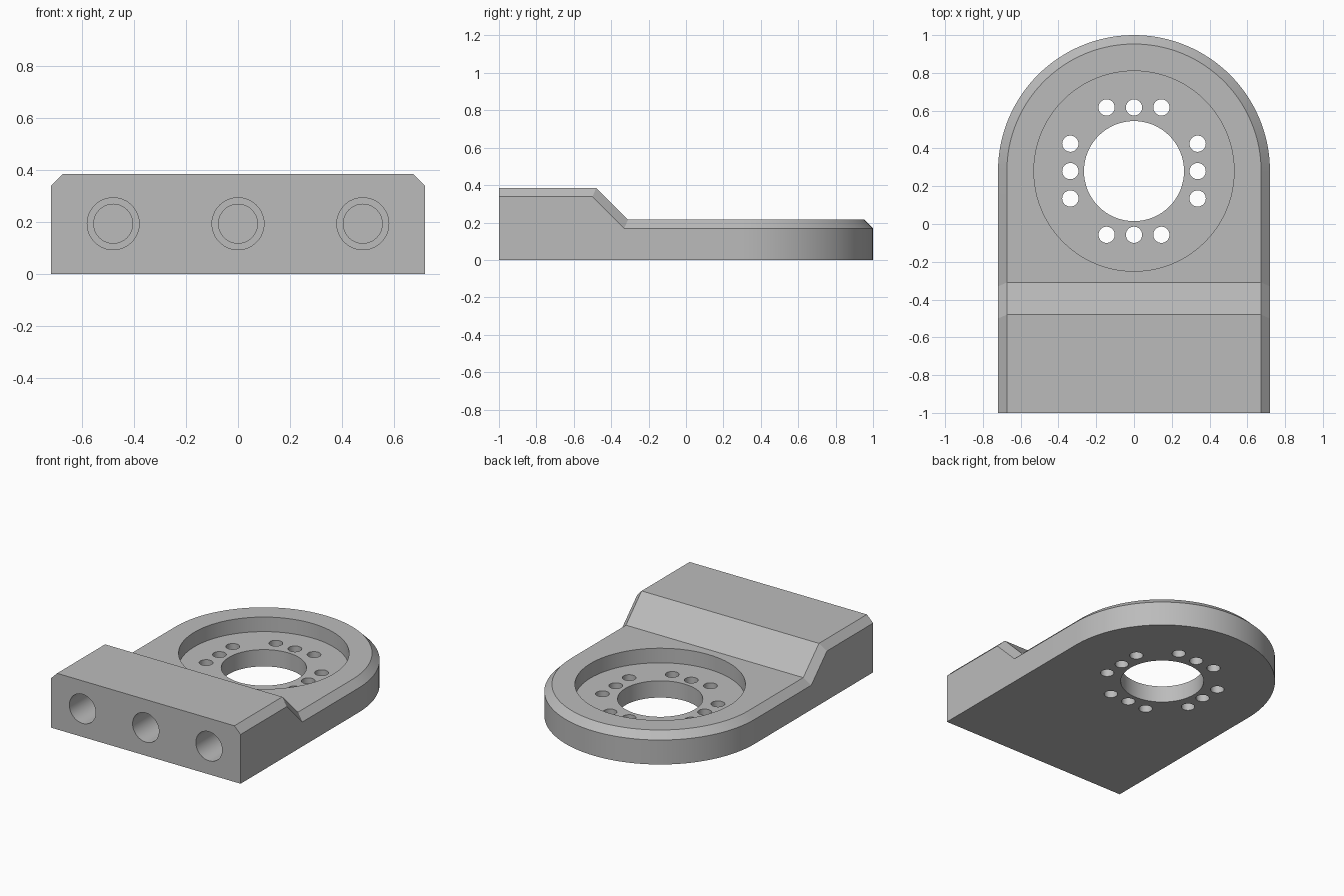
import bpy, bmesh, math
from mathutils import Matrix

cube = bpy.data.objects.get("Cube")
if cube:
    bpy.data.objects.remove(cube, do_unlink=True)

HALF, CY, CH = 0.72, 0.28, 0.047      # half width, ring centre, chamfer
LOW, HIGH = 0.215, 0.385              # plate and block heights
FLOOR = 0.115                         # recess floor
ARC = 64

grey = bpy.data.materials.new("plain grey")
grey.use_nodes = True
colour = (0.5, 0.5, 0.5, 1)
grey.diffuse_color = colour
grey.node_tree.nodes["Principled BSDF"].inputs["Base Color"].default_value = colour


def make_object(name, bm):
    bmesh.ops.recalc_face_normals(bm, faces=bm.faces)
    mesh = bpy.data.meshes.new(name)
    bm.to_mesh(mesh)
    bm.free()
    mesh.materials.append(grey)
    ob = bpy.data.objects.new(name, mesh)
    bpy.context.collection.objects.link(ob)
    return ob


def outline(r, steps, drop):
    """U-shaped outline: right wall, round end, left wall, with heights."""
    wall = [(r, -1, HIGH - drop), (r, steps[0], HIGH - drop), (r, steps[1], LOW - drop)]
    arc = [(r * math.cos(math.pi * i / ARC), CY + r * math.sin(math.pi * i / ARC), LOW - drop)
           for i in range(ARC + 1)]
    return wall + arc + [(-x, y, z) for x, y, z in reversed(wall)]


# Body: floor outline, chamfer foot and chamfer top joined as rings
bm = bmesh.new()
foot_pts = outline(HALF, (-0.5, -0.33), CH)
top_pts = outline(HALF - CH, (-0.48, -0.31), 0)
base = [bm.verts.new((x, y, 0)) for x, y, z in foot_pts]
foot = [bm.verts.new(p) for p in foot_pts]
top = [bm.verts.new(p) for p in top_pts]
for a, b in ((base, foot), (foot, top)):
    for i in range(len(a) - 1):
        bm.faces.new((a[i], a[i + 1], b[i + 1], b[i]))
bm.faces.new(base)
bm.faces.new((base[0], foot[0], top[0], top[-1], foot[-1], base[-1]))
for i in range(2):
    bm.faces.new((top[i], top[i + 1], top[-2 - i], top[-1 - i]))
bm.faces.new(top[2:-2])
body = make_object("mounting_plate", bm)


def bore(name, radius, start, end, along_y=False, segments=32):
    """Cut one round hole running from start to end (a height or a depth)."""
    x, offset = name[1], name[2]
    tool = bmesh.new()
    bmesh.ops.create_cone(tool, cap_ends=True, segments=segments, radius1=radius,
                          radius2=radius, depth=end - start)
    mid = (start + end) / 2
    if along_y:
        place = Matrix.Translation((x, mid, offset)) @ Matrix.Rotation(math.pi / 2, 4, 'X')
    else:
        place = Matrix.Translation((x, offset, mid))
    bmesh.ops.transform(tool, matrix=place, verts=tool.verts)
    cutter = make_object(name[0], tool)
    cutter.hide_render = True
    mod = body.modifiers.new(name[0], 'BOOLEAN')
    mod.operation, mod.solver, mod.object = 'DIFFERENCE', 'EXACT', cutter
    bpy.context.view_layer.objects.active = body
    bpy.ops.object.modifier_apply(modifier=mod.name)
    bpy.data.objects.remove(cutter, do_unlink=True)


# Round recess and central opening
bore(("recess_cutter", 0, CY), 0.53, FLOOR, 0.6, segments=96)
bore(("opening_cutter", 0, CY), 0.265, -0.2, 0.5, segments=64)

# Four groups of three small holes
for side in (-1, 1):
    for step in (-0.145, 0, 0.145):
        bore(("hole_cutter", step, CY + side * 0.337), 0.043, -0.2, 0.5)
        bore(("hole_cutter", side * 0.337, CY + step), 0.043, -0.2, 0.5)

# Stepped blind bores in the front face
for x in (-0.48, 0, 0.48):
    bore(("bore_cutter", x, 0.193), 0.1, -1.2, -0.65, True, 48)
    bore(("bore_cutter", x, 0.193), 0.075, -0.7, -0.45, True, 48)

bpy.ops.object.select_all(action='DESELECT')
body.select_set(True)
bpy.context.view_layer.objects.active = body
bpy.ops.object.shade_smooth_by_angle(angle=math.radians(30))
